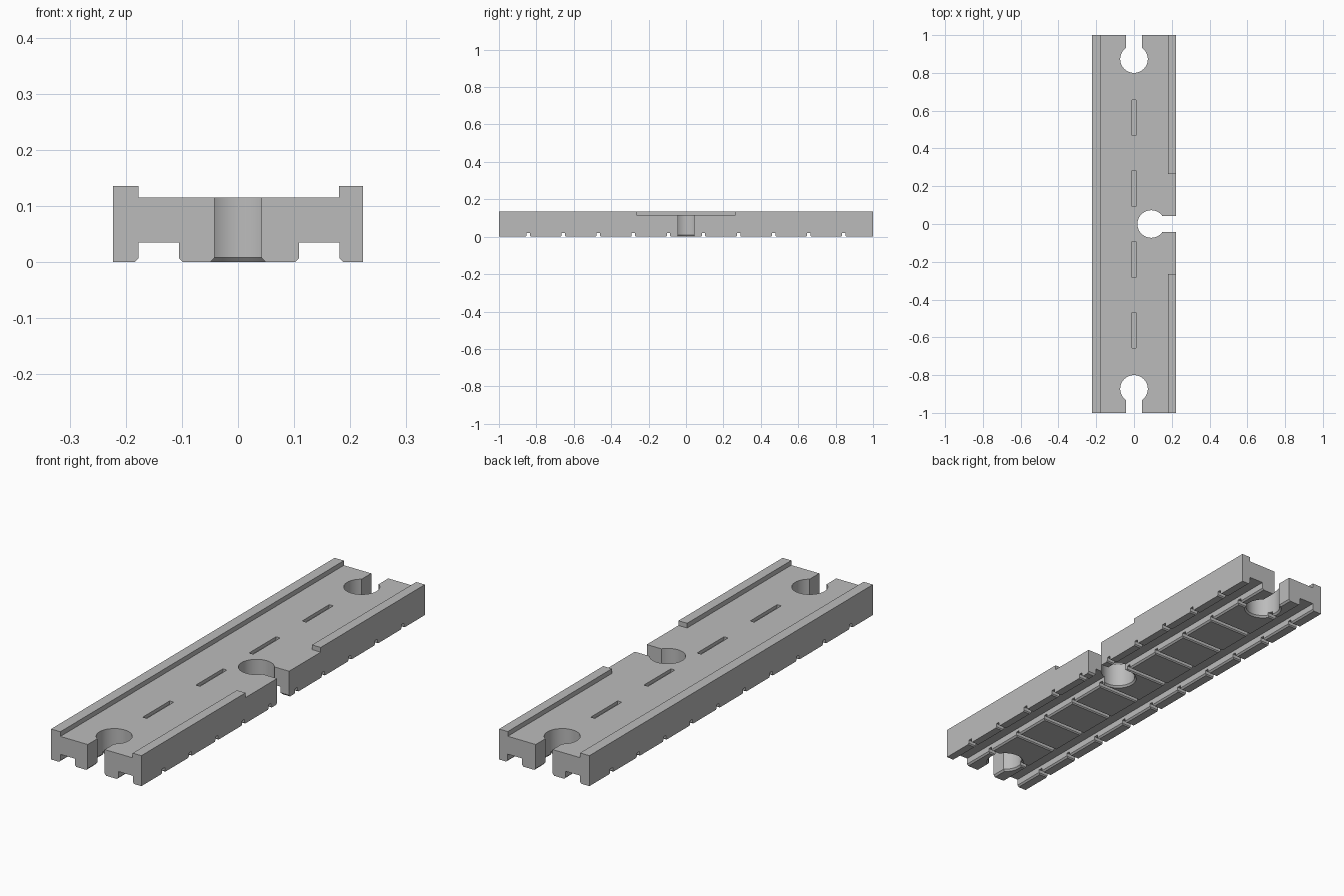
import bpy, bmesh, math

cube = bpy.data.objects.get("Cube")
if cube:
    bpy.data.objects.remove(cube, do_unlink=True)

grey = bpy.data.materials.new("mid grey")
grey.use_nodes = True
COLOUR = (0.5, 0.5, 0.5, 1)
grey.diffuse_color = COLOUR
grey.node_tree.nodes["Principled BSDF"].inputs["Base Color"].default_value = COLOUR


def loft(name, rings):
    """Solid through matching rings of points, capped at both ends."""
    bm = bmesh.new()
    loops = [[bm.verts.new(p) for p in ring] for ring in rings]
    n = len(loops[0])
    for a, b in zip(loops, loops[1:]):
        for i in range(n):
            j = (i + 1) % n
            bm.faces.new((a[i], a[j], b[j], b[i]))
    bm.faces.new(loops[0])
    bm.faces.new(loops[-1])
    bmesh.ops.recalc_face_normals(bm, faces=bm.faces)
    mesh = bpy.data.meshes.new(name)
    bm.to_mesh(mesh)
    bm.free()
    mesh.materials.append(grey)
    obj = bpy.data.objects.new(name, mesh)
    bpy.context.collection.objects.link(obj)
    return obj


def box(name, x0, x1, y0, y1, z0, z1):
    corners = ((x0, y0), (x1, y0), (x1, y1), (x0, y1))
    return loft(name, [[(x, y, z) for x, y in corners] for z in (z0, z1)])


def keyhole(name, centre, direction, reach):
    """Round pocket with a neck to the edge, flared at the bottom."""
    dx, dy = direction
    rings = []
    for z, grow in ((-0.01, 0.016), (0.008, 0), (0.2, 0)):
        r, neck = 0.073 + grow, 0.042 + grow
        start = math.asin(neck / r)
        outline = [(reach, -neck), (reach, neck)]
        for i in range(41):
            a = start + (2 * math.pi - 2 * start) * i / 40
            outline.append((r * math.cos(a), r * math.sin(a)))
        rings.append([(centre[0] + u * dx - v * dy,
                       centre[1] + u * dy + v * dx, z) for u, v in outline])
    return loft(name, rings)


# Track body: cross-section with raised side rims and two wheel grooves below
W, DECK, RIM, GROOVE, BEVEL = 0.223, 0.115, 0.136, 0.035, 0.007
section = [(-W, 0)]
for a, b in ((-0.177, -0.105), (0.109, 0.181)):
    section += [(a - BEVEL, 0), (a, BEVEL), (a, GROOVE),
                (b, GROOVE), (b, BEVEL), (b + BEVEL, 0)]
section += [(W, 0), (W, RIM), (0.18, RIM), (0.18, DECK),
            (-0.177, DECK), (-0.177, RIM), (-W, RIM)]
track = loft("track_piece", [[(x, y, z) for x, z in section] for y in (-1, 1)])

# Gap in the left rim
cutters = [box("rim_gap_cutter", 0.15, 0.3, -0.265, 0.265, DECK, 0.2)]

# Connector pockets at both ends and at the side
cutters += [keyhole("front_pocket_cutter", (0, -0.873), (0, -1), 0.2),
            keyhole("back_pocket_cutter", (0, 0.873), (0, 1), 0.2),
            keyhole("side_pocket_cutter", (0.091, 0), (1, 0), 0.2)]

# Shallow slots along the middle of the deck
for y in (-0.5625, -0.1875, 0.1875, 0.5625):
    cutters.append(box("deck_slot_cutter", -0.01, 0.01,
                       y - 0.095, y + 0.095, DECK - 0.015, 0.2))

# Cross grooves underneath, bevelled at the mouth
groove = [(-0.023, -0.01), (0.023, -0.01), (0.009, 0.005),
          (0.009, 0.02), (-0.009, 0.02), (-0.009, 0.005)]
for i in range(10):
    y = (i - 4.5) * 0.1875
    cutters.append(loft("cross_groove_cutter",
                        [[(x, y + v, z) for v, z in groove] for x in (-0.3, 0.3)]))

# Carve the body
bpy.ops.object.select_all(action="DESELECT")
track.select_set(True)
bpy.context.view_layer.objects.active = track
for cutter in cutters:
    cutter.hide_render = True
    cut = track.modifiers.new("cut", "BOOLEAN")
    cut.operation = "DIFFERENCE"
    cut.solver = "EXACT"
    cut.object = cutter
    bpy.ops.object.modifier_apply(modifier=cut.name)
    bpy.data.objects.remove(cutter, do_unlink=True)
bpy.ops.object.shade_smooth_by_angle(angle=math.radians(25))
